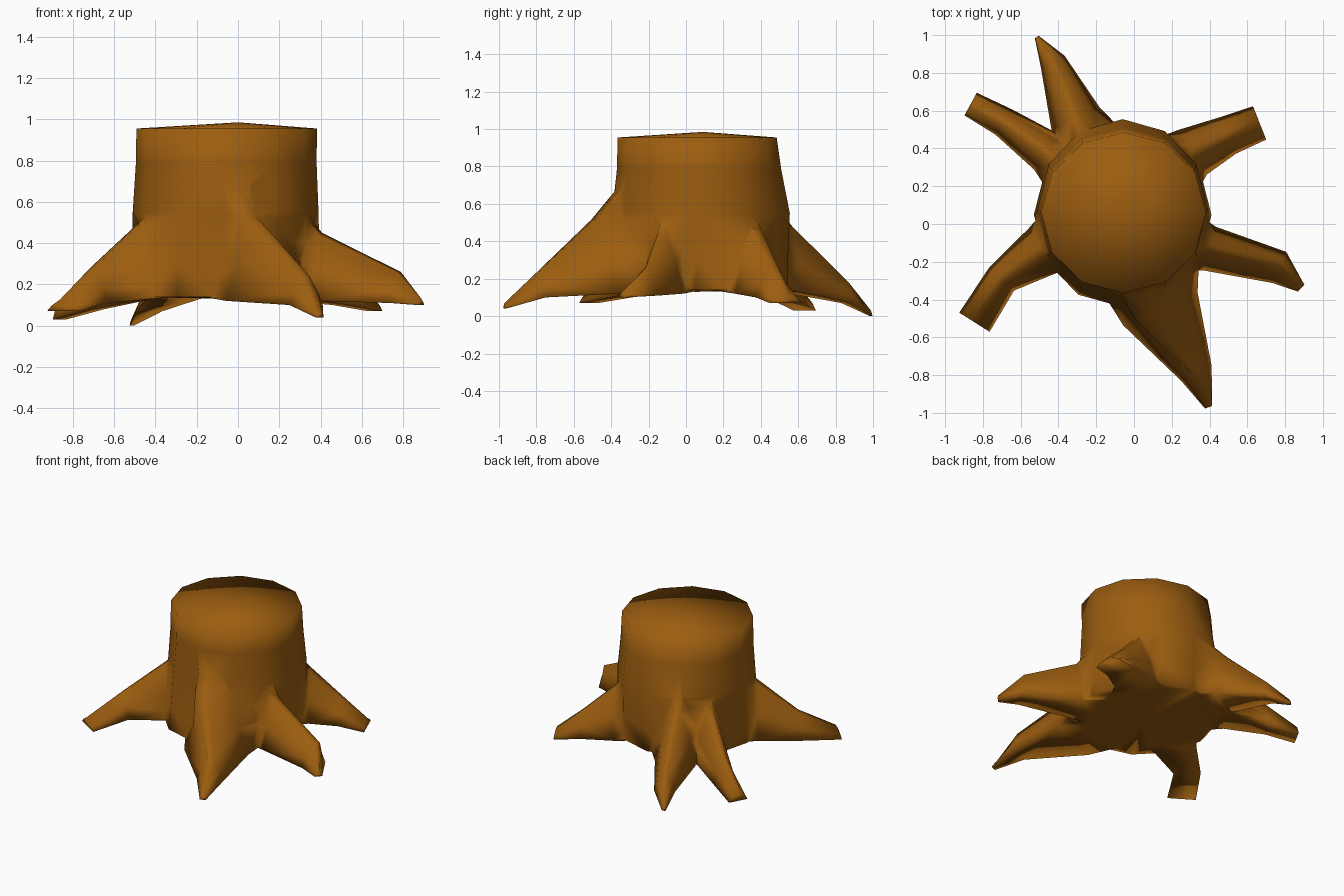
import bpy, bmesh, math

if "Cube" in bpy.data.objects:
    bpy.data.objects.remove(bpy.data.objects["Cube"])

bark = bpy.data.materials.new("bark brown")
bark.diffuse_color = (0.33, 0.11, 0.005, 1)
bark.use_nodes = True
bark.node_tree.nodes["Principled BSDF"].inputs["Base Color"].default_value = bark.diffuse_color


def loft(name, rings, tip_start=None, tip_end=None):
    """Skin equal-length rings; ends close flat or to a single point."""
    bm = bmesh.new()
    rows = [[bm.verts.new(p) for p in ring] for ring in rings]
    n = len(rows[0])
    for a, b in zip(rows, rows[1:]):
        for i in range(n):
            j = (i + 1) % n
            bm.faces.new((a[i], a[j], b[j], b[i]))
    for row, tip in ((rows[0], tip_start), (rows[-1], tip_end)):
        if tip:
            v = bm.verts.new(tip)
            for i in range(n):
                bm.faces.new((row[i], row[(i + 1) % n], v))
        else:
            bm.faces.new(row)
    bmesh.ops.recalc_face_normals(bm, faces=bm.faces)
    me = bpy.data.meshes.new(name)
    bm.to_mesh(me)
    bm.free()
    me.materials.append(bark)
    ob = bpy.data.objects.new(name, me)
    bpy.context.collection.objects.link(ob)
    return ob


# Trunk: twelve-sided rings (z, centre x, centre y, radius x, radius y)
SIDES = 12
levels = [(0.14, -0.06, 0.05, 0.47, 0.49), (0.30, -0.06, 0.06, 0.455, 0.485),
          (0.55, -0.06, 0.08, 0.45, 0.475), (0.78, -0.057, 0.07, 0.438, 0.44),
          (0.955, -0.055, 0.06, 0.437, 0.425)]
rings = []
for z, cx, cy, rx, ry in levels:
    rings.append([(cx + rx * math.cos(2 * math.pi * i / SIDES),
                   cy + ry * math.sin(2 * math.pi * i / SIDES), z) for i in range(SIDES)])
stump = loft("stump", rings, (-0.05, 0.06, 0.13), (0.0, 0.09, 0.985))

# Roots: stations of (x, y, half width, top z, bottom z, ridge shift)
roots = {
    "back_root": [(-0.2, 0.36, .2, .74, .15, 0), (-0.31, 0.56, .14, .49, .13, 0),
                  (-0.43, 0.86, .07, .19, .07, 0), (-0.515, 0.99, .012, .03, .0, 0)],
    "back_left_root": [(-0.3, 0.25, .18, .68, .15, 0), (-0.46, 0.38, .115, .48, .13, 0),
                       (-0.69, 0.54, .08, .25, .08, 0), (-0.865, 0.635, .068, .11, .03, 0)],
    "back_right_root": [(0.14, 0.24, .22, .72, .15, 0), (0.31, 0.38, .14, .46, .12, 0),
                        (0.5, 0.47, .105, .27, .10, 0), (0.665, 0.535, .095, .12, .07, 0)],
    "right_root": [(0.14, -0.05, .2, .78, .15, 0), (0.40, -0.13, .12, .45, .12, 0),
                   (0.77, -0.23, .09, .26, .11, .03), (0.885, -0.34, .025, .13, .10, 0)],
    "front_root": [(0.06, -0.18, .3, .88, .15, -.12), (0.14, -0.45, .215, .53, .12, -.1),
                   (0.33, -0.79, .09, .24, .10, 0), (0.395, -0.97, .02, .07, .04, 0)],
    "front_left_root": [(-0.3, -0.02, .2, .70, .15, 0), (-0.48, -0.14, .14, .50, .13, 0),
                        (-0.70, -0.29, .09, .29, .11, 0), (-0.845, -0.52, .095, .13, .07, 0)],
}
cutters = []
for name, st in roots.items():
    rings = []
    for k, (x, y, w, zt, zb, sh) in enumerate(st):
        a, b = st[max(k - 1, 0)], st[min(k + 1, len(st) - 1)]
        d = math.hypot(b[0] - a[0], b[1] - a[1])
        sx, sy = -(b[1] - a[1]) / d, (b[0] - a[0]) / d      # sideways direction
        h = zt - zb
        prof = [(-w, zb), (-w * .72, zb + h * .45), (-w * .2 + sh, zt - h * .04),
                (w * .2 + sh, zt), (w * .72, zb + h * .45), (w, zb)]
        rings.append([(x + sx * o, y + sy * o, z) for o, z in prof])
    cutters.append(loft(name, rings))

# Merge the roots into the trunk so the bark shades as one smooth surface
for c in cutters:
    m = stump.modifiers.new("join " + c.name, 'BOOLEAN')
    m.operation, m.solver, m.object = 'UNION', 'EXACT', c
dg = bpy.context.evaluated_depsgraph_get()
merged = bpy.data.meshes.new_from_object(stump.evaluated_get(dg))
stump.modifiers.clear()
stump.data = merged
for c in cutters:
    bpy.data.objects.remove(c)
bm = bmesh.new()
bm.from_mesh(merged)
bmesh.ops.remove_doubles(bm, verts=bm.verts, dist=0.01)
bmesh.ops.triangulate(bm, faces=bm.faces)
for f in bm.faces:
    f.smooth = True
    f.material_index = 0
bm.to_mesh(merged)
bm.free()
